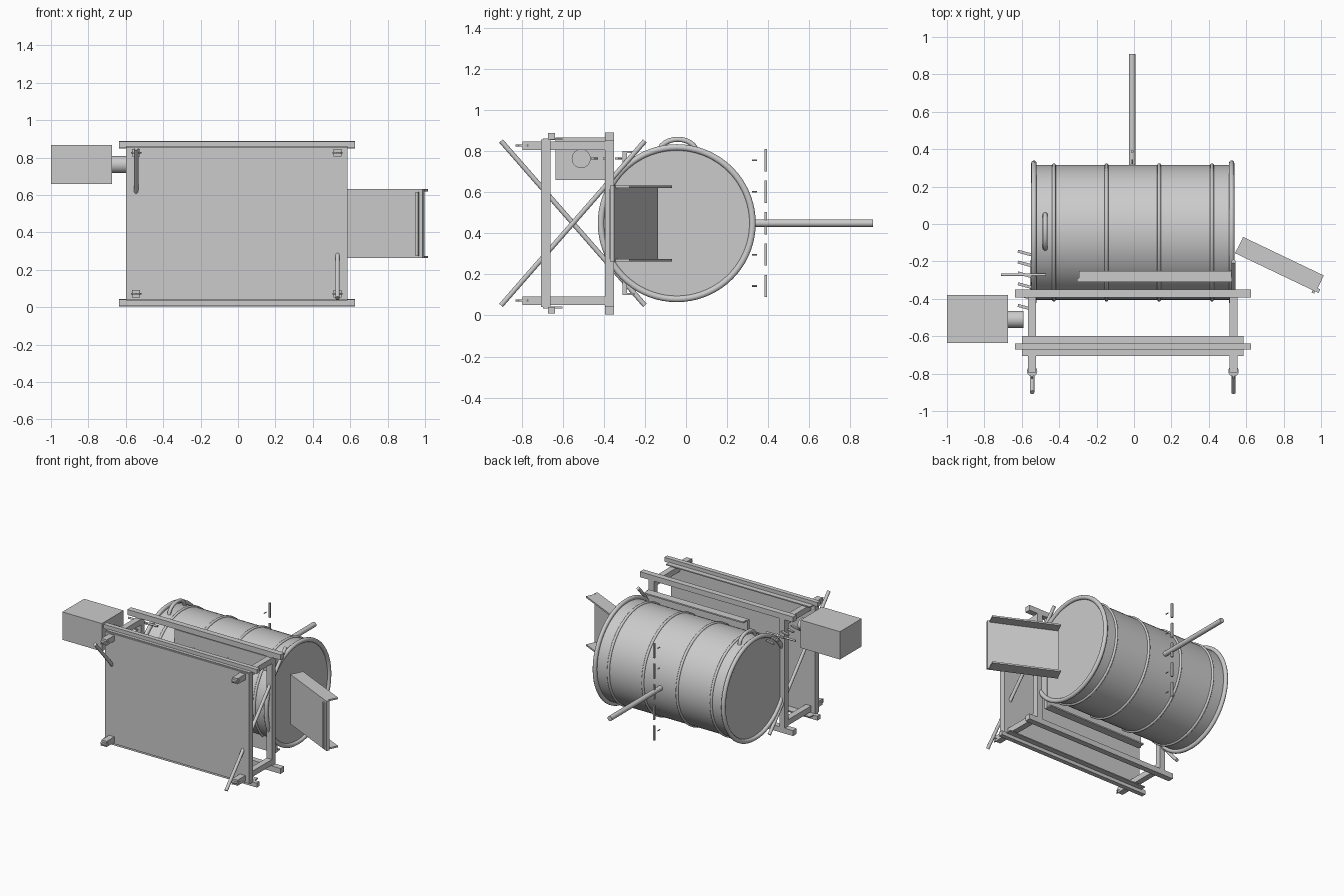
import bpy, bmesh, math
from mathutils import Vector, Matrix

if "Cube" in bpy.data.objects:
    bpy.data.objects.remove(bpy.data.objects["Cube"])

CY, CZ = -0.045, 0.449      # barrel axis


def finish(name, bm, smooth=False):
    me = bpy.data.meshes.new(name)
    bm.to_mesh(me)
    bm.free()
    ob = bpy.data.objects.new(name, me)
    bpy.context.collection.objects.link(ob)
    if smooth:
        bpy.ops.object.select_all(action='DESELECT')
        ob.select_set(True)
        bpy.context.view_layer.objects.active = ob
        bpy.ops.object.shade_smooth_by_angle(angle=math.radians(40))
    return ob


def box(name, x0, x1, y0, y1, z0, z1, mat=None):
    bm = bmesh.new()
    bmesh.ops.create_cube(bm, size=1)
    for v in bm.verts:
        v.co = Vector(((x0 + x1) / 2 + v.co.x * (x1 - x0),
                       (y0 + y1) / 2 + v.co.y * (y1 - y0),
                       (z0 + z1) / 2 + v.co.z * (z1 - z0)))
    if mat:
        bm.transform(mat)
    return finish(name, bm)


def rod(name, a, b, r, seg=20):
    a, b = Vector(a), Vector(b)
    bm = bmesh.new()
    bmesh.ops.create_cone(bm, cap_ends=True, segments=seg, radius1=r, radius2=r, depth=(b - a).length)
    q = (b - a).to_track_quat('Z', 'Y')
    bm.transform(Matrix.Translation((a + b) / 2) @ q.to_matrix().to_4x4())
    return finish(name, bm, True)


def lathe(name, profile, seg=72, closed=True):
    """Spin (x, radius) points about the barrel axis."""
    bm = bmesh.new()
    rings = []
    for i in range(seg):
        t = 2 * math.pi * i / seg
        rings.append([bm.verts.new((x, CY + r * math.cos(t), CZ + r * math.sin(t))) for x, r in profile])
    n = len(profile)
    for i in range(seg):
        A, B = rings[i], rings[(i + 1) % seg]
        for j in range(n if closed else n - 1):
            k = (j + 1) % n
            bm.faces.new((A[j], A[k], B[k], B[j]))
    if not closed:
        bm.faces.new([r[0] for r in rings])
        bm.faces.new([r[-1] for r in rings])
    bmesh.ops.recalc_face_normals(bm, faces=bm.faces[:])
    return finish(name, bm, True)


def hoop(name, x, r, rx, rr):
    lathe(name, [(x + rx * math.cos(a * math.pi / 5), r + rr * math.sin(a * math.pi / 5)) for a in range(10)])


# barrel with end rims and hoops
lathe("barrel", [(-0.53, 0.36), (0.52, 0.36)], closed=False)
for i, x in enumerate((-0.535, 0.522)):
    hoop(f"barrel_rim_{i}", x, 0.369, 0.015, 0.016)
for i, x in enumerate((-0.428, -0.147, 0.134, 0.417)):
    hoop(f"barrel_hoop_{i}", x, 0.36, 0.01, 0.01)

# carrying handle on top of the barrel
cu = bpy.data.curves.new("barrel_handle", 'CURVE')
cu.dimensions = '3D'
cu.bevel_depth = 0.013
cu.bevel_resolution = 3
cu.use_fill_caps = True
sp = cu.splines.new('POLY')
sp.points.add(12)
for i, p in enumerate(sp.points):
    t = math.pi * i / 12
    p.co = (-0.475, -0.04 + 0.09 * math.cos(t), 0.795 + 0.062 * math.sin(t), 1)
bpy.context.collection.objects.link(bpy.data.objects.new("barrel_handle", cu))

# back frame: rails and posts
for i, z in enumerate((0.005, 0.85)):
    box(f"frame_rail_{i}", -0.635, 0.625, -0.393, -0.35, z, z + 0.04)
    box(f"front_rail_{i}", -0.635, 0.625, -0.672, -0.638, z + 0.005, z + 0.037)
for i, x in enumerate((-0.545, 0.532)):
    box(f"frame_post_{i}", x - 0.022, x + 0.022, -0.393, -0.35, 0.04, 0.855)
    for j, z in enumerate((0.072, 0.826)):
        box(f"side_arm_{i}{j}", x - 0.022, x + 0.022, -0.795, -0.36, z - 0.021, z + 0.021)
        rod(f"arm_washer_{i}{j}", (x, -0.787, z - 0.005), (x, -0.787, z + 0.005), 0.028)
        rod(f"arm_pin_{i}{j}", (x, -0.83, z), (x, -0.78, z), 0.005, 10)
    s = 1 if i == 0 else -1
    rod(f"diagonal_brace_{i}", (x, -0.9, CZ + s * 0.4), (x, -0.2, CZ - s * 0.4), 0.012)

# front panel and inner shelf, both shallow trays with flanges
box("front_panel", -0.6, 0.585, -0.705, -0.66, 0.04, 0.855)
for i, z in enumerate((0.035, 0.853)):
    box(f"front_panel_flange_{i}", -0.6, 0.585, -0.695, -0.6, z, z + 0.008)
box("inner_panel", -0.305, 0.525, -0.31, -0.288, 0.1, 0.8)
for i, z in enumerate((0.1, 0.79)):
    box(f"inner_panel_flange_{i}", -0.295, 0.52, -0.29, -0.25, z, z + 0.01)

# side tray, angled outward
M = Matrix.Translation((0.545, -0.145, 0)) @ Matrix.Rotation(-math.atan2(0.215, 0.45), 4, 'Z')
box("tray_base", 0, 0.495, -0.012, 0.01, 0.262, 0.632, M)
for i, z in enumerate((0.262, 0.62)):
    box(f"tray_flange_{i}", 0.002, 0.48, 0.01, 0.085, z, z + 0.012, M)
box("tray_handle", 0.46, 0.475, -0.025, -0.01, 0.275, 0.615, M)

# motor, shaft and drive links
box("motor", -1.0, -0.675, -0.635, -0.38, 0.66, 0.867)
rod("motor_shaft", (-0.68, -0.51, 0.763), (-0.59, -0.51, 0.763), 0.046, 32)
rod("drive_pin", (-0.71, -0.272, 0.763), (-0.47, -0.272, 0.763), 0.007, 12)
for i in range(6):
    y = -0.155 - 0.058 * i
    T = Matrix.Translation((-0.585, y, 0.763)) @ Matrix.Rotation(-0.27, 4, 'Z')
    box(f"drive_link_{i}", -0.037, 0.037, -0.008, 0.008, -0.005, 0.005, T)

# rear crank rod and dashed column with pins
rod("crank_rod", (-0.01, 0.3, CZ), (-0.01, 0.91, CZ), 0.018)
for i in range(5):
    z = 0.143 + 0.153 * i
    box(f"rear_strip_{i}", -0.017, -0.003, 0.381, 0.394, z - 0.054, z + 0.054)
    rod(f"rear_pin_{i}", (-0.01, 0.322, z), (-0.01, 0.346, z), 0.004, 8)
